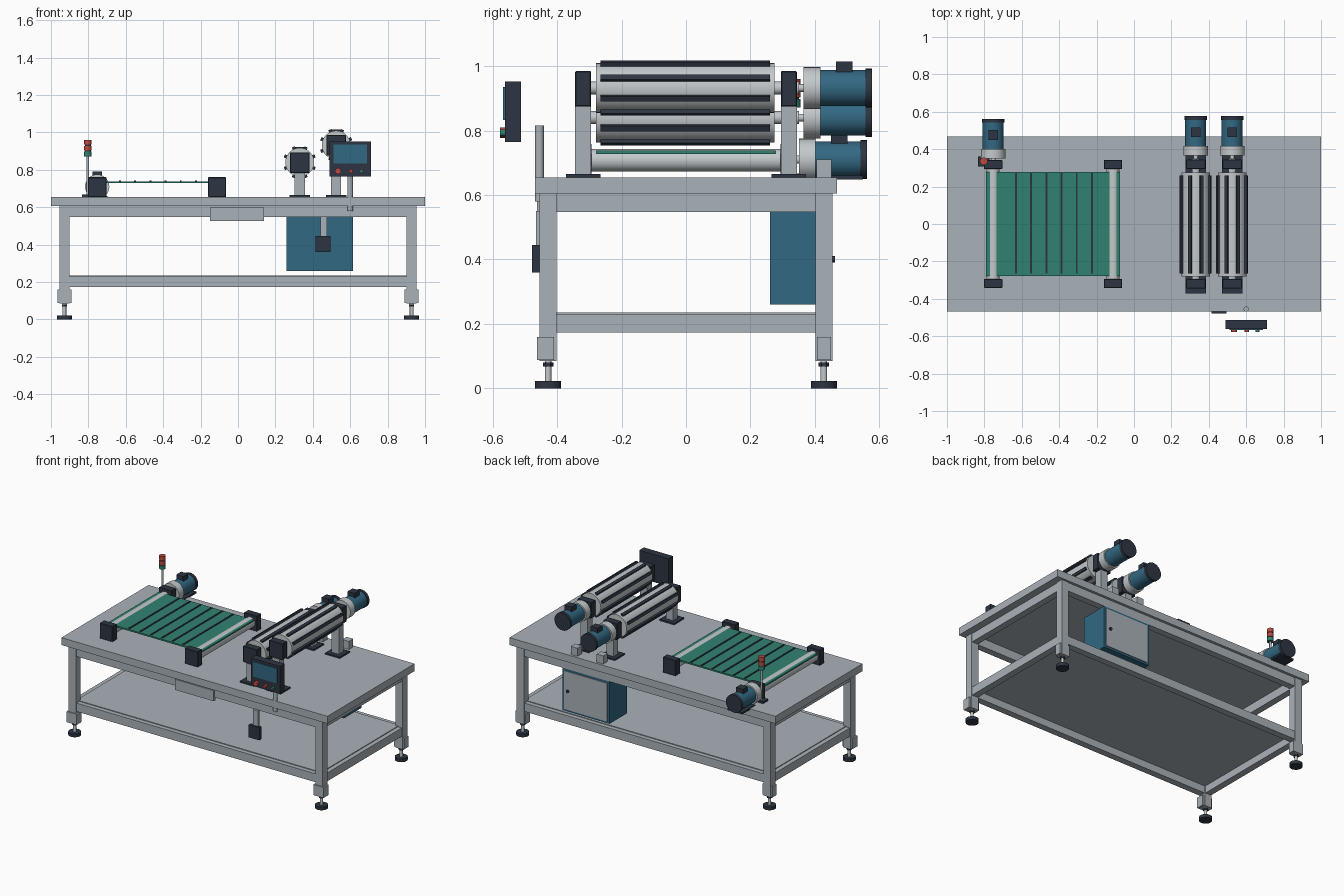
import bpy, bmesh, math
from mathutils import Matrix, Vector

if "Cube" in bpy.data.objects:
    bpy.data.objects.remove(bpy.data.objects["Cube"])


def material(name, rgb):
    m = bpy.data.materials.new(name)
    m.diffuse_color = (*rgb, 1)
    m.use_nodes = True
    m.node_tree.nodes["Principled BSDF"].inputs["Base Color"].default_value = m.diffuse_color
    return m


GREY = material("painted_grey", (0.40, 0.445, 0.48))
METAL = material("light_metal", (0.55, 0.585, 0.60))
DARK = material("dark_slate", (0.027, 0.036, 0.054))
BLUE = material("machine_blue", (0.032, 0.138, 0.225))
GREEN = material("belt_green", (0.03, 0.225, 0.16))
RED = material("signal_red", (0.52, 0.07, 0.053))


def finish(bm, name, mat, smooth=False):
    me = bpy.data.meshes.new(name)
    bm.to_mesh(me)
    bm.free()
    me.materials.append(mat)
    if smooth:
        for p in me.polygons:
            p.use_smooth = True
        me.set_sharp_from_angle(angle=math.radians(35))
    ob = bpy.data.objects.new(name, me)
    bpy.context.collection.objects.link(ob)
    return ob


def box(name, x, y, z, mat, bevel=0):
    """Box from (min, max) ranges."""
    bm = bmesh.new()
    size = [r[1] - r[0] for r in (x, y, z)]
    mid = [(r[0] + r[1]) / 2 for r in (x, y, z)]
    bmesh.ops.create_cube(bm, size=1, matrix=Matrix.Translation(mid) @ Matrix.Diagonal((*size, 1)))
    if bevel:
        bmesh.ops.bevel(bm, geom=bm.edges[:], offset=bevel, segments=1, affect='EDGES')
    return finish(bm, name, mat)


def cyl(name, a, b, r, mat, sides=32):
    """Cylinder between two points."""
    a, b = Vector(a), Vector(b)
    d = b - a
    rot = Vector((0, 0, 1)).rotation_difference(d).to_matrix().to_4x4()
    bm = bmesh.new()
    bmesh.ops.create_cone(bm, cap_ends=True, segments=sides, radius1=r, radius2=r,
                          depth=d.length, matrix=Matrix.Translation((a + b) / 2) @ rot)
    return finish(bm, name, mat, True)


def around(c, h):
    return (c - h, c + h)


def span(a, b):
    return (min(a, b), max(a, b))


# Table top and shelf
box("table_top", (-1, 1), (-0.468, 0.468), (0.605, 0.655), GREY)
box("lower_shelf", (-0.92, 0.92), (-0.42, 0.42), (0.222, 0.235), GREY)

# Frame rails
for s in (-1, 1):
    for label, z in (("upper", (0.547, 0.605)), ("lower", (0.173, 0.23))):
        box(label + "_long_rail", (-0.9, 0.9), span(s * 0.405, s * 0.45), z, GREY)
        box(label + "_end_rail", span(s * 0.905, s * 0.95), (-0.405, 0.405), z, GREY)

# Legs with levelling feet
for sx in (-1, 1):
    for sy in (-1, 1):
        x, y = sx * 0.928, sy * 0.428
        box("leg", around(x, 0.027), around(y, 0.026), (0.085, 0.605), GREY)
        box("foot_bracket", around(x, 0.038), (-0.462, -0.41) if sy < 0 else (0.406, 0.45),
            (0.088, 0.16), GREY)
        cyl("foot_stem", (x, y, 0.02), (x, y, 0.09), 0.01, METAL, 16)
        cyl("foot_nut", (x, y, 0.068), (x, y, 0.08), 0.016, DARK, 6)
        cyl("foot_pad", (x, y, 0), (x, y, 0.022), 0.04, DARK)

# Front tray and switch box
box("front_tray", (-0.15, 0.14), (-0.462, -0.44), (0.525, 0.597), GREY)
box("switch_stem", (0.44, 0.475), (-0.465, -0.45), (0.43, 0.55), GREY)
box("switch_box", (0.415, 0.495), (-0.478, -0.452), (0.36, 0.445), DARK)

# Electrical cabinet
box("cabinet", (0.26, 0.615), (0.26, 0.45), (0.26, 0.547), BLUE)
box("cabinet_door", (0.275, 0.6), (0.45, 0.455), (0.273, 0.533), GREY)
cyl("door_handle", (0.57, 0.455, 0.4), (0.57, 0.463, 0.4), 0.01, DARK, 16)

# Control panel
cyl("panel_pole", (0.6, -0.455, 0.58), (0.6, -0.455, 0.815), 0.014, GREY, 24)
box("panel_case", (0.49, 0.71), (-0.562, -0.512), (0.765, 0.952), DARK)
box("panel_screen", (0.51, 0.69), (-0.568, -0.562), (0.833, 0.935), BLUE)
for x, r, mat in ((0.535, 0.016, RED), (0.603, 0.011, RED), (0.66, 0.01, GREEN)):
    cyl("panel_button", (x, -0.562, 0.793), (x, -0.578, 0.793), r, mat, 20)

# Conveyor belt, slats and rollers
box("belt", (-0.79, -0.075), (-0.278, 0.278), (0.728, 0.738), GREEN)
for i in range(6):
    box("belt_slat", around(-0.631 + i * 0.0812, 0.005), (-0.265, 0.272), (0.738, 0.742), DARK)
for x in (-0.753, -0.112):
    cyl("belt_roller", (x, -0.3, 0.708), (x, 0.3, 0.708), 0.035, METAL)
    for s in (-1, 1):
        box("belt_bearing", around(x, 0.049), span(s * 0.293, s * 0.342), (0.655, 0.76), DARK, 0.003)


def motor(x, y, z):
    """Geared motor pointing backwards from y."""
    cyl("motor_shaft", (x, y - 0.07, z), (x, y, z), 0.012, METAL, 16)
    cyl("gearbox", (x, y, z), (x, y + 0.052, z), 0.065, METAL)
    cyl("motor_body", (x, y + 0.052, z), (x, y + 0.192, z), 0.056, BLUE)
    cyl("motor_cap", (x, y + 0.192, z), (x, y + 0.212, z), 0.06, DARK)
    box("terminal_box", around(x, 0.026), (y + 0.1, y + 0.152), (z + 0.045, z + 0.082), DARK)


# Strip rollers with supports and motors
for x, z in ((0.33, 0.84), (0.525, 0.932)):
    cyl("drum", (x, -0.28, z), (x, 0.275, z), 0.077, METAL, 40)
    cyl("drum_axle", (x, -0.34, z), (x, 0.35, z), 0.02, METAL, 20)
    for i in range(8):
        a = math.radians(22.5 + 45 * i)
        strip = box("drum_strip", (0.07, 0.089), (-0.265, 0.26), (-0.009, 0.009), DARK)
        strip.matrix_world = Matrix.Translation((x, 0, z)) @ Matrix.Rotation(a, 4, 'Y')
    for s in (-1, 1):
        y = span(s * 0.295, s * 0.344)
        box("drum_bearing", around(x, 0.052), y, (z - 0.057, z + 0.053), DARK, 0.003)
        box("drum_post", around(x, 0.027), y, (0.66, z - 0.057), GREY)
        box("post_base", around(x, 0.055), span(s * 0.265, s * 0.372), (0.655, 0.665), DARK)
    motor(x, 0.365, z)
    box("motor_support", around(x, 0.025), (0.405, 0.452), (0.655, 0.71), GREY)

# Conveyor motor
motor(-0.753, 0.35, 0.71)
box("motor_foot", around(-0.753, 0.055), (0.41, 0.55), (0.648, 0.66), DARK)

# Signal tower
X, Y = -0.803, 0.335
box("tower_base", around(X, 0.03), around(Y, 0.027), (0.655, 0.667), DARK)
cyl("tower_pole", (X, Y, 0.66), (X, Y, 0.875), 0.007, GREY, 16)
cyl("tower_core", (X, Y, 0.872), (X, Y, 0.955), 0.016, DARK, 24)
for z, mat in ((0.872, GREEN), (0.902, RED), (0.934, RED)):
    cyl("tower_lamp", (X, Y, z), (X, Y, z + 0.026), 0.02, mat, 24)
